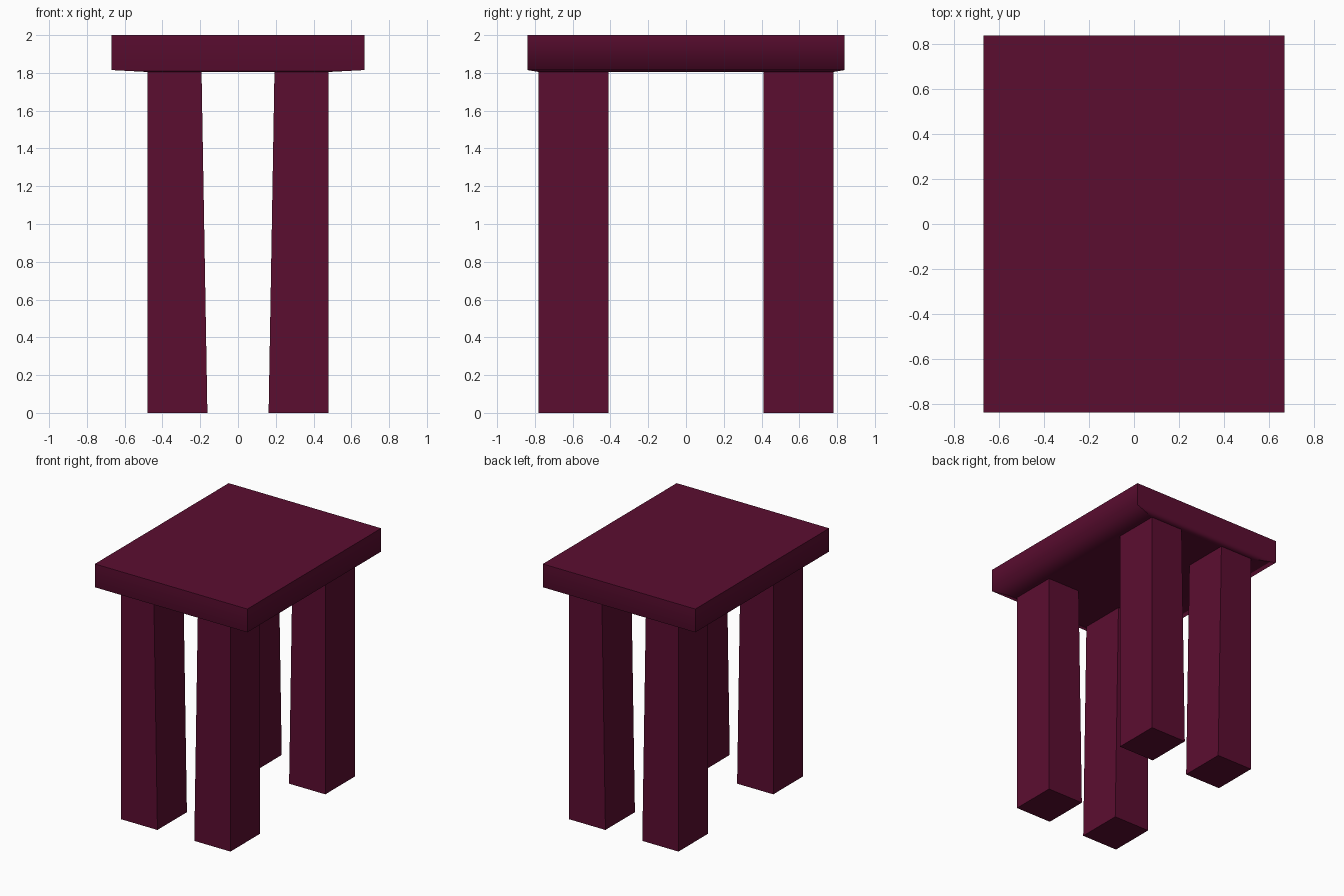
import bpy, bmesh

if "Cube" in bpy.data.objects:
    bpy.data.objects.remove(bpy.data.objects["Cube"])

wine = bpy.data.materials.new("wine_red")
wine.diffuse_color = (0.105, 0.004, 0.03, 1)
wine.use_nodes = True
wine.node_tree.nodes["Principled BSDF"].inputs["Base Color"].default_value = wine.diffuse_color


def rect(x0, x1, y0, y1, z):
    return [(x0, y0, z), (x1, y0, z), (x1, y1, z), (x0, y1, z)]


def loft(name, rings, smooth_band=None):
    """Skin four-sided rings from bottom to top and cap both ends."""
    bm = bmesh.new()
    vs = [[bm.verts.new(p) for p in r] for r in rings]
    bm.faces.new(vs[0])
    bm.faces.new(vs[-1])
    for a, b in zip(vs, vs[1:]):
        for i in range(4):
            j = (i + 1) % 4
            bm.faces.new((a[i], a[j], b[j], b[i]))
    bmesh.ops.recalc_face_normals(bm, faces=bm.faces)
    if smooth_band is not None:
        # blend only the rim between the underside slope and the sides
        rim = set(vs[smooth_band])
        for f in bm.faces:
            f.smooth = True
        for e in bm.edges:
            e.smooth = all(v in rim for v in e.verts)
    me = bpy.data.meshes.new(name)
    bm.to_mesh(me)
    bm.free()
    me.materials.append(wine)
    ob = bpy.data.objects.new(name, me)
    bpy.context.collection.objects.link(ob)
    return ob


# Seat slab with a slightly dished underside
X, Y = 0.67, 0.84
loft("seat", [
    rect(-0.48, 0.48, -0.78, 0.78, 1.805),
    rect(-X, X, -Y, Y, 1.815),
    rect(-X, X, -Y, Y, 2.0),
], smooth_band=1)

# Four legs, inner side widening toward the floor
for sx, side in ((-1, "left"), (1, "right")):
    for sy, end in ((-1, "front"), (1, "back")):
        def ring(inner, z):
            xs = sorted((sx * inner, sx * 0.48))
            ys = sorted((sy * 0.41, sy * 0.78))
            return rect(*xs, *ys, z)
        loft(f"{end}_{side}_leg", [ring(0.162, 0.0), ring(0.193, 1.806)])
